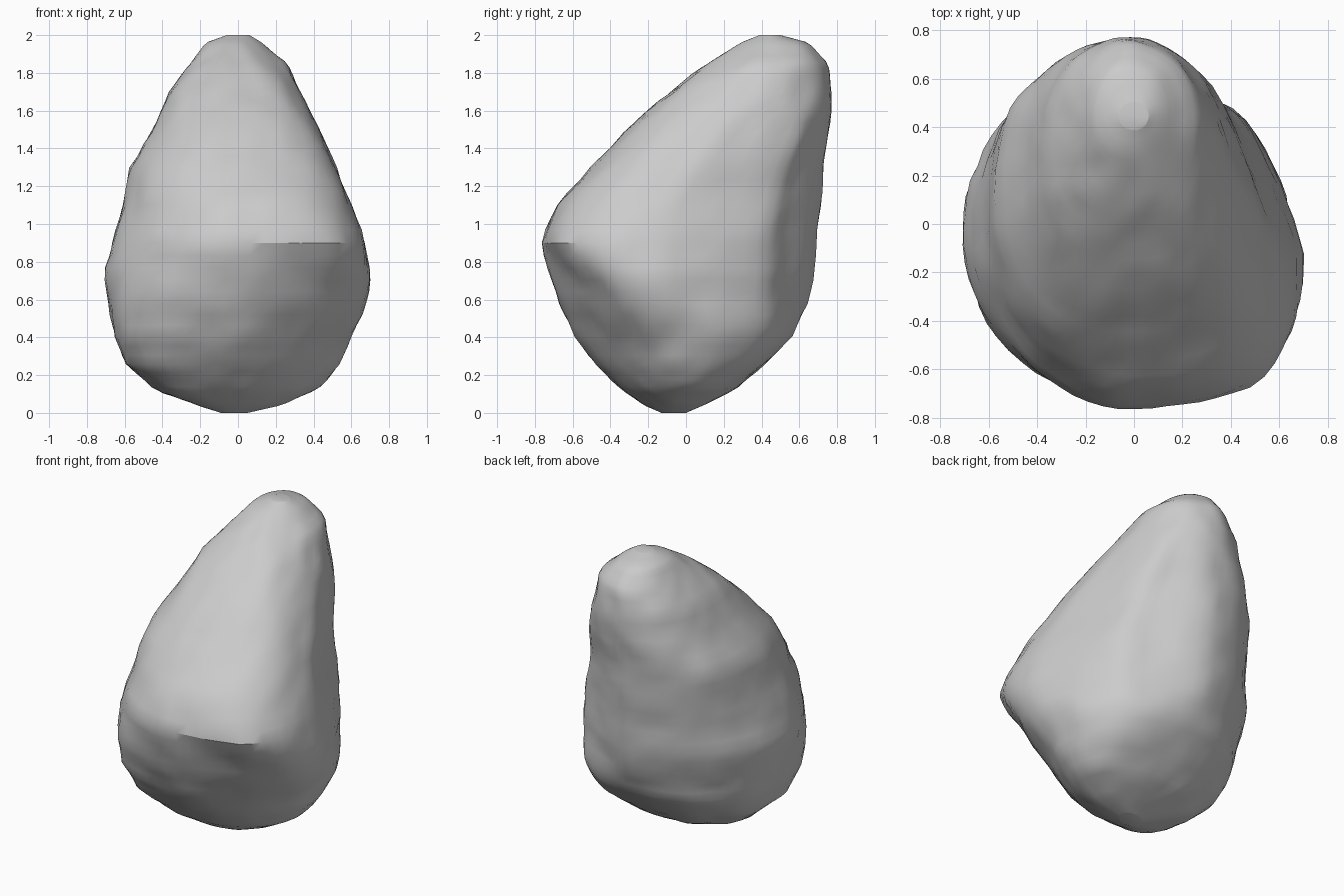
import bpy, bmesh, math
from mathutils import Vector, noise

cube = bpy.data.objects.get("Cube")
if cube:
    bpy.data.objects.remove(cube, do_unlink=True)

SIDES, RINGS = 64, 48

# Boulder outline: height, x min, x max, y min, y max
PROFILE = [
    (0.00, -.09, .05, -.13, .00), (0.04, -.22, .23, -.22, .09),
    (0.12, -.43, .42, -.34, .25), (0.25, -.59, .53, -.47, .41),
    (0.40, -.65, .61, -.58, .56), (0.60, -.69, .69, -.68, .65),
    (0.75, -.71, .70, -.73, .68), (0.92, -.66, .67, -.77, .69),
    (1.10, -.61, .60, -.68, .71), (1.30, -.57, .52, -.50, .73),
    (1.50, -.45, .43, -.31, .76), (1.70, -.36, .33, -.08, .77),
    (1.85, -.25, .26, .11, .75), (1.96, -.17, .13, .29, .65),
    (2.00, -.06, .06, .39, .50),
]

# How square each corner of the boulder is: height, power
BACK_LEFT = [(0, 2.7), (.3, 2.7), (.6, 1.45), (1.2, 1.45), (1.6, 1.85), (2, 2)]
BACK_RIGHT = [(0, 2), (.5, 1.8), (.8, 2), (1.15, 2.4), (1.45, 2.5), (1.7, 2.1), (2, 2)]
FRONT_RIGHT = [(0, 3.3), (.4, 3), (.75, 2), (1.05, 1.8), (1.4, 2.4), (1.7, 3), (2, 2)]
FRONT_LEFT = [(0, 1.5), (.6, 1.55), (.88, 1.9), (1.1, 3), (1.85, 3), (2.1, 2)]


def sample(table, z):
    """Values of a table at height z."""
    for a, b in zip(table, table[1:]):
        if z <= b[0]:
            t = (z - a[0]) / (b[0] - a[0])
            return [p + (q - p) * t for p, q in zip(a[1:], b[1:])]
    return table[-1][1:]


def ring_point(z, angle):
    """Squared-off ellipse whose corners differ in each quadrant."""
    x0, x1, y0, y1 = sample(PROFILE, z)
    c, s = math.cos(angle), math.sin(angle)
    if s >= 0:
        power = sample(BACK_LEFT if c >= 0 else BACK_RIGHT, z)[0]
    elif c < 0:
        power = sample(FRONT_RIGHT, z)[0]
    else:
        # The undercut drops lower towards the left side
        power = sample(FRONT_LEFT, z + 0.28 * c)[0]
    r = (abs(c) ** power + abs(s) ** power) ** (-1 / power)

    # Upright ridge on the back left corner
    middle = max(0, min(1, (z - 0.35) * 4, (1.7 - z) * 3))
    away = angle - math.pi / 4
    width = 0.35 if away < 0 else 0.18
    r *= 1 + 0.07 * middle * math.exp(-(away / width) ** 2)

    rx, ry = (x1 - x0) / 2, (y1 - y0) / 2
    shift = 0.1 * middle * max(c, 0) ** 6
    return Vector(((x0 + x1) / 2 + rx * r * c,
                   (y0 + y1) / 2 + ry * r * s - shift, z))


# Loft the rings and close both ends
bm = bmesh.new()
rings = []
for i in range(RINGS):
    z = 1 - math.cos(math.pi * i / (RINGS - 1))
    rings.append([bm.verts.new(ring_point(z, 2 * math.pi * k / SIDES))
                  for k in range(SIDES)])
for low, high in zip(rings, rings[1:]):
    for k in range(SIDES):
        n = (k + 1) % SIDES
        bm.faces.new((low[k], low[n], high[n], high[k]))
bm.faces.new(rings[0][::-1])
bm.faces.new(rings[-1])

# Weathered bumps and chips, fading out at the very top and bottom
bm.normal_update()
for v in bm.verts:
    fade = max(0, min(1, v.co.z * 8, (2 - v.co.z) * 8))
    bump = 0.008 * noise.noise(v.co * 4) + 0.010 * noise.noise(v.co * 9)
    v.co += v.normal * bump * fade

mesh = bpy.data.meshes.new("boulder")
bm.to_mesh(mesh)
bm.free()
boulder = bpy.data.objects.new("boulder", mesh)
bpy.context.collection.objects.link(boulder)

# Plain stone grey
stone = bpy.data.materials.new("stone grey")
stone.use_nodes = True
grey = (0.6, 0.6, 0.6, 1)
stone.diffuse_color = grey
stone.node_tree.nodes["Principled BSDF"].inputs["Base Color"].default_value = grey
mesh.materials.append(stone)

bpy.context.view_layer.objects.active = boulder
boulder.select_set(True)
bpy.ops.object.shade_smooth_by_angle(angle=math.radians(30))
